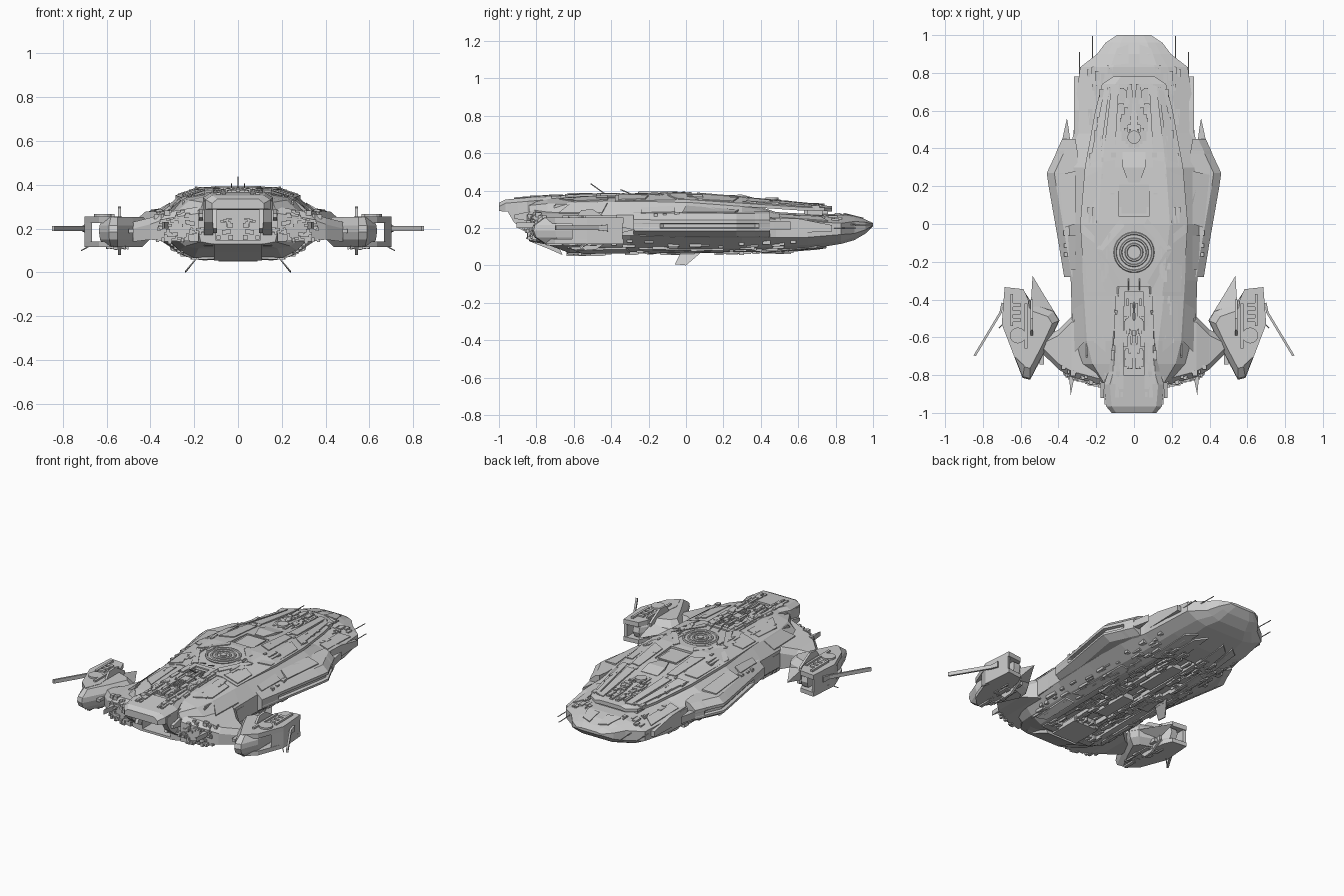
import bpy, bmesh, random
from mathutils import Vector
from mathutils.bvhtree import BVHTree

random.seed(4)
BOX = [(0, 1, 3, 2), (4, 6, 7, 5), (0, 4, 5, 1), (2, 3, 7, 6), (0, 2, 6, 4), (1, 5, 7, 3)]


def make(name, verts, faces, mirror=False):
    me = bpy.data.meshes.new(name)
    me.from_pydata(verts, [], faces)
    bm = bmesh.new()
    bm.from_mesh(me)
    bmesh.ops.recalc_face_normals(bm, faces=bm.faces)
    bm.to_mesh(me)
    bm.free()
    ob = bpy.data.objects.new(name, me)
    bpy.context.collection.objects.link(ob)
    if mirror:
        ob.modifiers.new("mirror", 'MIRROR').use_mirror_merge = False
    return ob


def loft(name, secs, mirror=False):
    n, m = len(secs[0]), len(secs)
    faces = [(s*n + i, s*n + (i+1) % n, (s+1)*n + (i+1) % n, (s+1)*n + i)
             for s in range(m-1) for i in range(n)]
    faces += [tuple(range(n)), tuple(range((m-1)*n, m*n))]
    return make(name, [p for s in secs for p in s], faces, mirror)


def sym(y, half):
    """Closed section at y from right-half (x, z) points."""
    return [(x, y, z) for x, z in half] + [(-x, y, z) for x, z in reversed(half)]


def plan(name, pts, z0, z1, mirror=True):
    return loft(name, [[(x, y, z) for x, y in pts] for z in (z0, z1)], mirror)


def side(name, pts, x0, x1, mirror=True):
    return loft(name, [[(x, y, z) for y, z in pts] for x in (x0, x1)], mirror)


def boxes(name, items, mirror=True):
    """items: x0, x1, y0, y1, z0, z1"""
    v, f = [], []
    for b in items:
        k = len(v)
        v += [(x, y, z) for x in b[:2] for y in b[2:4] for z in b[4:]]
        f += [tuple(i + k for i in q) for q in BOX]
    return make(name, v, f, mirror)


def rod(name, p, q, r, mirror=True, sides=6):
    p, q = Vector(p), Vector(q)
    bpy.ops.mesh.primitive_cylinder_add(vertices=sides, radius=r, depth=(q - p).length)
    ob = bpy.context.object
    ob.name = name
    ob.data.transform((q - p).to_track_quat('Z', 'Y').to_matrix().to_4x4())
    for v in ob.data.vertices:
        v.co += (p + q) / 2
    if mirror:
        ob.modifiers.new("mirror", 'MIRROR').use_mirror_merge = False


def cut(ob, name, items, mirror=False):
    c = boxes(name, items, mirror)
    c.hide_render = c.hide_viewport = True
    m = ob.modifiers.new(name, 'BOOLEAN')
    m.operation, m.object, m.solver = 'DIFFERENCE', c, 'EXACT'


# Core hull: y, top(w,z), shoulder(w,z), side(w,z_hi,z_lo), chine(w,z), keel(w,z)
core = loft("hull_core", [sym(y, [(a, zt), (b, zs), (c, zh), (c, zl), (d, zd), (e, zb)])
    for y, a, zt, b, zs, c, zh, zl, d, zd, e, zb in [
        (-.84, .10, .345, .16, .32, .18, .26, .18, .17, .14, .12, .13),
        (-.74, .12, .355, .22, .33, .31, .25, .17, .24, .12, .18, .11),
        (-.62, .13, .365, .25, .335, .325, .26, .16, .27, .10, .20, .065),
        (-.30, .17, .372, .27, .34, .335, .27, .16, .27, .10, .20, .07),
        (0, .19, .375, .28, .34, .36, .27, .15, .27, .09, .20, .07),
        (.30, .17, .345, .26, .315, .36, .265, .15, .26, .09, .18, .07),
        (.48, .15, .285, .23, .275, .32, .245, .15, .25, .10, .17, .075),
        (.65, .13, .275, .21, .265, .31, .235, .15, .24, .11, .16, .085),
        (.83, .11, .276, .18, .26, .285, .225, .165, .21, .13, .14, .115),
        (.90, .09, .265, .14, .25, .195, .235, .17, .15, .15, .10, .135),
        (.96, .07, .245, .11, .238, .15, .23, .19, .12, .18, .08, .17),
        (1.0, .05, .226, .07, .224, .09, .222, .213, .07, .211, .05, .21)]])
cut(core, "bay_cutter", [(-.10, .10, -.95, -.70, .145, .285)])
cut(core, "keel_trench_cutter", [(-.055, .055, -.42, .5, 0, .095)])
cut(core, "belly_bay_cutter", [(.085, .165, -.55, -.12, 0, .09), (.085, .15, .05, .42, 0, .09)], True)

# Raised upper deck, overhanging the nose
deck = loft("upper_deck", [sym(y, [(a, zt), (b, zs), (b, zs-.018), (a, zt-.025)])
    for y, a, zt, b, zs in [(-.38, .15, .376, .26, .343), (0, .19, .388, .285, .352),
                            (.3, .17, .364, .26, .332), (.6, .13, .328, .205, .312),
                            (.74, .10, .32, .17, .308), (.78, .07, .316, .11, .306)]])
cut(deck, "hatch_pocket_cutter", [(-.08, .08, .04, .21, .366, .5)])
boxes("deck_support", [(0, .10, .63, .76, .25, .305), (.11, .16, .65, .73, .25, .30)])

# Dorsal spine with sunken trench, and the bay cheeks below it
spine = loft("dorsal_spine", [sym(y, [(w*.8, zt), (w, zt-.02), (w, zb)]) for y, w, zt, zb in [
    (-1, .118, .335, .29), (-.965, .148, .352, .288), (-.85, .16, .362, .288),
    (-.78, .135, .368, .30), (-.33, .10, .386, .33)]])
cut(spine, "trench_cutter", [(-.055, .055, -.80, -.36, .356, .5)])
side("bay_cheek", [(-.955, .29), (-.92, .23), (-.84, .17), (-.80, .12), (-.7, .12), (-.7, .34), (-.955, .325)], .115, .155)
side("bay_ramp", [(-.84, .13), (-.84, .145), (-.7, .145), (-.66, .055), (-.74, .09)], -.11, .11, False)
side("bay_brace", [(-.9, .2), (-.86, .18), (-.8, .28), (-.84, .3)], .095, .115)
side("stern_horn", [(-.92, .25), (-.92, .27), (-.78, .30), (-.74, .22)], .16, .178)

# Side armour with a long groove, sharp forward prong
armor = loft("side_armor", [[(i, y, zc+.075), (o-.04, y, zc+.065), (o, y, zc+.03), (o, y, zc+.012),
                             (o-g, y, zc+.008), (o-g, y, zc-.012), (o, y, zc-.016), (o, y, zc-.03),
                             (o-.05, y, zc-.06), (i, y, zc-.07)]
    for y, i, o, zc, g in [(-.28, .30, .37, .215, .001), (-.14, .30, .393, .213, .002), (-.12, .30, .396, .213, .02),
                           (.2, .30, .452, .213, .02), (.27, .30, .462, .213, .02), (.37, .30, .415, .213, .02),
                           (.39, .30, .408, .213, .002), (.45, .31, .38, .213, .001)]], True)
plan("armor_prong", [(.335, .42), (.385, .42), (.375, .47), (.355, .56), (.345, .5)], .19, .235)
side("bow_flank", [(.44, .17), (.44, .255), (.6, .25), (.78, .215), (.78, .18)], .29, .318)
side("stern_flank", [(-.28, .16), (-.28, .25), (-.7, .24), (-.74, .2), (-.66, .15)], .30, .332)

# Pylons linking hull and nacelles
pylon = loft("pylon", [[(x, y0, zt-.03), (x, y0-.03, zt), (x, y1+.03, zt), (x, y1, zt-.03), (x, y1, zb), (x, y0, zb)]
    for x, y0, y1, zt, zb in [(.18, -.47, -.85, .30, .14), (.33, -.49, -.81, .275, .14),
                              (.40, -.56, -.77, .25, .15), (.48, -.60, -.69, .23, .14)]], True)
plan("pylon_spike", [(.31, -.78), (.345, -.8), (.335, -.905)], .2, .23)

# Nacelles: inner body, bridge plates, outer slab, fins and blade antenna
inner = [(.394, -.51), (.425, -.46), (.54, -.42), (.585, -.35), (.63, -.35), (.635, -.70), (.59, -.815), (.55, -.825), (.463, -.66)]
cx, cy = .55, -.58
nacelle = loft("nacelle_body", [[(cx+(x-cx)*s, cy+(y-cy)*s, z) for x, y in inner]
                      for z, s in [(.115, .72), (.15, .94), (.185, 1), (.215, .97), (.253, .75)]], True)
cap = [(.56, -.40), (.585, -.345), (.685, -.334), (.70, -.53), (.635, -.70), (.57, -.76), (.53, -.66)]
plan("nacelle_top_plate", cap, .225, .255)
plan("nacelle_bottom_plate", cap, .115, .142)
plan("nacelle_outer_slab", [(.666, -.345), (.685, -.34), (.70, -.53), (.666, -.61)], .13, .24)
loft("nacelle_prong", [[(.537, -.275, .19), (.548, -.45, z), (.45, -.53, z), (.394, -.51, .19), (.465, -.394, .19)]
                       for z in (.15, .235)], True)
side("nacelle_fin", [(-.40, .24), (-.50, .30), (-.56, .295), (-.60, .24), (-.60, .14), (-.54, .08), (-.48, .085), (-.40, .14)], .534, .548)
boxes("nacelle_ribs", [(.60, .655, y, y+.022, .25, .265) for y in (-.44, -.48, -.52)] +
      [(.565, .58, -.66, -.42, .25, .266), (.64, .655, -.54, -.37, .25, .267)])
rod("nacelle_turret", (.615, -.59, .24), (.615, -.59, .266), .042, sides=16)
loft("blade_antenna", [[(x, y, .2-h), (x+.012, y+.004, .2-h), (x+.012, y+.004, .2+h), (x, y, .2+h)]
                       for x, y, h in [(.69, -.42, .018), (.70, -.47, .012), (.838, -.70, .012)]], True)
rod("nacelle_aerial", (.66, -.5, .13), (.715, -.55, .10), .003)

# Surface probing used to drape plates and small fittings
dg = bpy.context.evaluated_depsgraph_get()
trees = [BVHTree.FromObject(o, dg) for o in (core, deck, spine, armor, pylon, nacelle)]


def probe(o, ax, sgn):
    o, d = Vector(o), Vector((0, 0, 0))
    o[ax], d[ax] = 2*sgn, -sgn
    hits = [h for h in (t.ray_cast(o, d) for t in trees) if h[0]]
    return min(hits, key=lambda h: h[3])[0] if hits else None


def drape(name, pts, up=1, t=.006):
    zs = [(p.z if p else .2) for p in (probe((x, y, 0), 2, up) for x, y in pts)]
    loft(name, [[(x, y, z + up*k) for (x, y), z in zip(pts, zs)] for k in (-.012, t)], True)


for i, p in enumerate([
        [(.08, .74), (.12, .73), (.16, .38), (.10, .38)], [(.13, .72), (.16, .70), (.235, .32), (.18, .34)],
        [(.10, .34), (.16, .33), (.18, .06), (.10, .10)], [(.19, .28), (.255, .25), (.275, -.05), (.21, -.1)],
        [(.07, .03), (.20, -.13), (.165, -.14), (.05, -.01)], [(.20, -.14), (.10, -.34), (.07, -.31), (.165, -.15)],
        [(.20, -.2), (.255, -.22), (.25, -.36), (.15, -.36)], [(.15, -.42), (.23, -.42), (.235, -.6), (.15, -.68)],
        [(.27, -.42), (.32, -.45), (.315, -.68), (.26, -.62)], [(.31, .28), (.40, .26), (.37, -.02), (.31, -.0)],
        [(.31, -.06), (.35, -.06), (.34, -.24), (.31, -.24)], [(.24, .5), (.295, .5), (.28, .76), (.22, .72)],
        [(.03, .95), (.09, .93), (.12, .84), (.03, .85)]]):
    drape("deck_panel_%d" % i, p)
for i, p in enumerate([
        [(.06, -.58), (.18, -.58), (.18, -.63), (.06, -.64)], [(.06, .03), (.17, .03), (.19, -.1), (.06, -.1)],
        [(.21, .2), (.26, .2), (.26, -.25), (.21, -.2)], [(.06, .75), (.12, .7), (.14, .46), (.06, .5)],
        [(.13, .75), (.19, .7), (.2, .4), (.165, .42)], [(.21, -.3), (.26, -.32), (.25, -.6), (.21, -.55)]]):
    drape("belly_panel_%d" % i, p, -1, .01)
boxes("keel_block", [(0, .09, -.64, -.44, .05, .08), (0, .04, -.3, -.05, .062, .1), (0, .04, .1, .4, .066, .1)])


def fittings(name, ax, sgn, u, v, n, h, long=.045):
    """Random small blocks on the surface seen along an axis; u, v range over the other two."""
    a, b = [i for i in range(3) if i != ax]
    out = []
    for _ in range(n):
        o = [0, 0, 0]
        o[a], o[b] = random.uniform(*u), random.uniform(*v)
        p = probe(o, ax, sgn)
        size = [random.uniform(.004, .014), random.uniform(.01, long), random.uniform(.004, .012)]
        if p:
            r = [[p[i]-size[i], p[i]+size[i]] for i in range(3)]
            r[ax] = sorted((p[ax] - sgn*.015, p[ax] + sgn*random.uniform(.002, h)))
            out.append(sum(r, []))
    boxes(name, out)


fittings("trench_fittings", 2, 1, (.005, .045), (-.76, -.40), 45, .022)
fittings("spine_fittings", 2, 1, (.06, .11), (-.92, -.38), 25, .006)
fittings("fore_deck_fittings", 2, 1, (.01, .07), (.42, .72), 30, .01)
fittings("shoulder_fittings", 2, 1, (.10, .25), (-.7, .6), 35, .005)
fittings("bow_fittings", 2, 1, (.12, .25), (.68, .84), 16, .008, .03)
fittings("belly_fittings", 2, -1, (.01, .17), (-.6, .55), 130, .016)
fittings("chine_fittings", 2, -1, (.2, .3), (-.6, .6), 60, .012)
fittings("stern_fittings", 1, -1, (.16, .38), (.14, .28), 60, .02)
fittings("bay_fittings", 1, -1, (.01, .09), (.15, .28), 14, .02, .02)
fittings("nacelle_underside_fittings", 2, -1, (.48, .62), (-.72, -.45), 20, .012)

# Dorsal rotunda of concentric rings, hatch and canopy wedge
rod("rotunda_base", (0, -.15, .36), (0, -.15, .388), .105, False, 32)
for r in (.1, .07, .042):
    bpy.ops.mesh.primitive_torus_add(location=(0, -.15, .387), major_radius=r, minor_radius=.008,
                                     major_segments=32, minor_segments=6)
    bpy.context.object.name = "rotunda_ring"
rod("rotunda_hub", (0, -.15, .37), (0, -.15, .395), .02, False, 16)
boxes("hatch_lid", [(0, .065, .055, .195, .35, .372)])
loft("canopy_wedge", [sym(y, [(w, z), (w, z-.03)]) for y, w, z in [(.22, .03, .376), (.3, .06, .378), (.38, .06, .357)]])
rod("fore_turret", (0, .46, .34), (0, .46, .362), .035, False, 16)

# Belly fins, probes and aerials
loft("belly_fin", [[(.17+t, -.02, .085), (.17+t, .1, .085), (.237+t, 0, 0), (.237+t, -.06, .006)] for t in (0, .006)], True)
rod("bow_probe_long", (.22, .80, .22), (.22, .995, .215), .003)
rod("bow_probe_short", (.288, .78, .2), (.288, .91, .2), .003)
rod("dorsal_aerial", (0, -.41, .365), (0, -.51, .437), .003, False)
rod("dorsal_aerial_small", (.03, -.29, .38), (.03, -.35, .405), .003)
